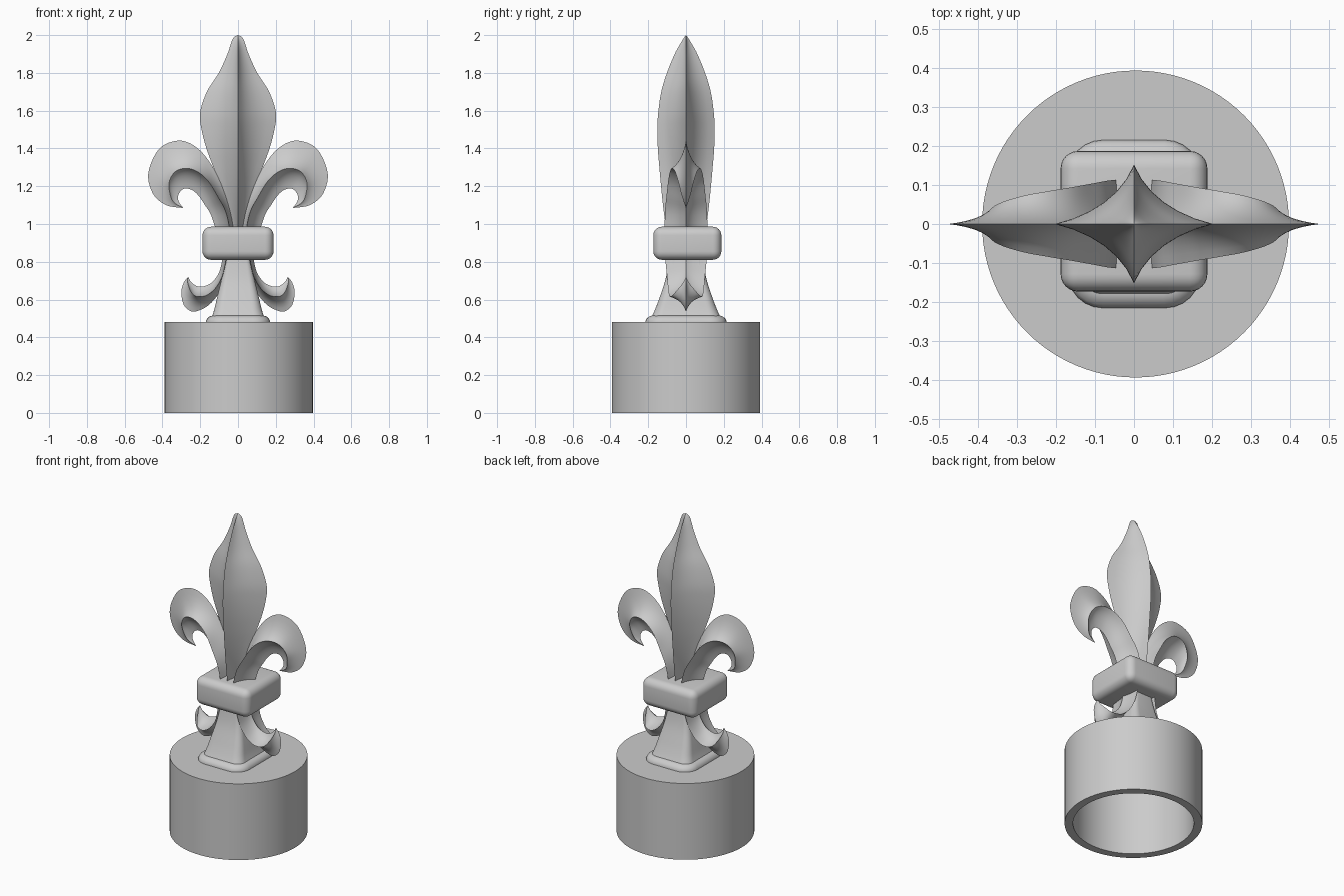
import bpy, bmesh, math

if "Cube" in bpy.data.objects:
    bpy.data.objects.remove(bpy.data.objects["Cube"])

grey = bpy.data.materials.new("stone grey")
grey.diffuse_color = (0.6, 0.6, 0.6, 1)
grey.use_nodes = True
grey.node_tree.nodes["Principled BSDF"].inputs["Base Color"].default_value = grey.diffuse_color


def finish(name, bm):
    """Turn a bmesh into a smooth object that keeps its hard edges."""
    bmesh.ops.remove_doubles(bm, verts=bm.verts, dist=1e-5)
    bmesh.ops.recalc_face_normals(bm, faces=bm.faces)
    mesh = bpy.data.meshes.new(name)
    bm.to_mesh(mesh)
    bm.free()
    mesh.materials.append(grey)
    obj = bpy.data.objects.new(name, mesh)
    bpy.context.collection.objects.link(obj)
    bpy.ops.object.select_all(action='DESELECT')
    obj.select_set(True)
    bpy.context.view_layer.objects.active = obj
    bpy.ops.object.shade_smooth_by_angle(angle=math.radians(30))
    return obj


def smooth_path(stations, steps=5):
    """Catmull-Rom interpolation through tuples of numbers."""
    out = []
    last = len(stations) - 1
    for i in range(last):
        p0, p1 = stations[max(i - 1, 0)], stations[i]
        p2, p3 = stations[i + 1], stations[min(i + 2, last)]
        for k in range(steps):
            t = k / steps
            out.append(tuple(
                0.5 * (2 * b + (c - a) * t + (2 * a - 5 * b + 4 * c - d) * t * t
                       + (3 * b - a - 3 * c + d) * t ** 3)
                for a, b, c, d in zip(p0, p1, p2, p3)))
    return out + [stations[-1]]


def loft(name, rings):
    bm = bmesh.new()
    rows = [[bm.verts.new(p) for p in ring] for ring in rings]
    n = len(rows[0])
    for a, b in zip(rows, rows[1:]):
        for j in range(n):
            k = (j + 1) % n
            bm.faces.new((a[j], a[k], b[k], b[j]))
    bm.faces.new(rows[0])
    bm.faces.new(rows[-1])
    return finish(name, bm)


def blade_ring(ox, oz, rx, rz, ix, iz, depth, side=1, n=6):
    """Four-pointed section with hollow sides: outer edge, ridge, inner edge, ridge."""
    depth = max(depth, 0)
    corners = [(ox, 0, oz), (rx, depth, rz), (ix, 0, iz), (rx, -depth, rz)]
    ring = []
    for c in range(4):
        a, b = corners[c], corners[(c + 1) % 4]
        edge, ridge = (a, b) if c % 2 == 0 else (b, a)
        ctrl = (ridge[0] + 0.25 * (edge[0] - ridge[0]), 0.25 * ridge[1],
                ridge[2] + 0.25 * (edge[2] - ridge[2]))
        for k in range(n):
            t = k / n
            p = [(1 - t) ** 2 * u + 2 * t * (1 - t) * v + t * t * w
                 for u, v, w in zip(a, ctrl, b)]
            ring.append((side * p[0], p[1], p[2]))
    return ring


def rounded_rect(hx, hy, r, z, n=6):
    ring = []
    for q, (sx, sy) in enumerate([(1, 1), (-1, 1), (-1, -1), (1, -1)]):
        for k in range(n + 1):
            a = math.pi / 2 * (q + k / n)
            ring.append((sx * (hx - r) + r * math.cos(a),
                         sy * (hy - r) + r * math.sin(a), z))
    return ring


# Hollow socket, open underneath
bm = bmesh.new()
profile = [(0, 0.43), (0.345, 0.43), (0.345, 0), (0.393, 0), (0.393, 0.48), (0, 0.48)]
verts = [bm.verts.new((r, 0, z)) for r, z in profile]
edges = [bm.edges.new(e) for e in zip(verts, verts[1:])]
bmesh.ops.spin(bm, geom=verts + edges, cent=(0, 0, 0), axis=(0, 0, 1),
               angle=2 * math.pi, steps=96)
bmesh.ops.translate(bm, verts=bm.verts, vec=(0.004, 0, 0))
finish("socket", bm)

# Foot moulding
loft("foot", [rounded_rect(*s) for s in [
    (0.17, 0.215, 0.09, 0.475), (0.17, 0.215, 0.09, 0.485),
    (0.163, 0.208, 0.085, 0.5), (0.15, 0.193, 0.075, 0.511),
    (0.135, 0.18, 0.06, 0.515)]])

# Flared stem
stem = smooth_path([(0.137, 0.18, 0.055, 0.512), (0.125, 0.163, 0.05, 0.55),
                    (0.111, 0.14, 0.042, 0.61), (0.087, 0.108, 0.032, 0.71),
                    (0.066, 0.09, 0.025, 0.82), (0.06, 0.085, 0.02, 0.9)])
loft("stem", [rounded_rect(*s) for s in stem])

# Collar band
bm = bmesh.new()
bmesh.ops.create_cube(bm, size=1)
for v in bm.verts:
    v.co = (v.co.x * 0.376, v.co.y * 0.36 + 0.007, v.co.z * 0.175 + 0.898)
bmesh.ops.bevel(bm, geom=bm.edges[:], offset=0.045, segments=6, profile=0.5,
                affect='EDGES')
finish("collar", bm)

# Centre leaf: half width, half depth, height
leaf = smooth_path([(0.025, 0.1, 0.88), (0.032, 0.11, 1.0), (0.056, 0.122, 1.1),
                    (0.09, 0.132, 1.2), (0.13, 0.141, 1.3), (0.167, 0.149, 1.4),
                    (0.193, 0.152, 1.5), (0.201, 0.147, 1.59), (0.165, 0.131, 1.7),
                    (0.102, 0.101, 1.8), (0.056, 0.06, 1.9), (0.038, 0.03, 1.955),
                    (0.023, 0.009, 1.988), (0, 0, 2.0)])
loft("centre_leaf", [blade_ring(w, z, 0, z, -w, z, d) for w, d, z in leaf])

# Curling petals: outer edge x z, ridge x z, inner edge x z, ridge depth
petal = smooth_path([
    (0.01, 0.88, 0.03, 0.88, 0.09, 0.88, 0.112),
    (0.035, 1.05, 0.06, 1.05, 0.14, 1.04, 0.112),
    (0.09, 1.22, 0.11, 1.15, 0.175, 1.1, 0.103),
    (0.17, 1.355, 0.16, 1.23, 0.205, 1.145, 0.094),
    (0.25, 1.425, 0.22, 1.28, 0.235, 1.175, 0.084),
    (0.33, 1.44, 0.28, 1.295, 0.265, 1.187, 0.073),
    (0.42, 1.395, 0.335, 1.275, 0.29, 1.185, 0.057),
    (0.475, 1.27, 0.365, 1.22, 0.31, 1.165, 0.04),
    (0.45, 1.16, 0.36, 1.16, 0.318, 1.14, 0.025),
    (0.38, 1.1, 0.34, 1.115, 0.312, 1.115, 0.011),
    (0.29, 1.085, 0.29, 1.085, 0.29, 1.085, 0)])
curl = smooth_path([
    (0.03, 0.88, 0.05, 0.88, 0.07, 0.88, 0.108),
    (0.045, 0.8, 0.065, 0.8, 0.083, 0.81, 0.108),
    (0.065, 0.71, 0.085, 0.72, 0.102, 0.74, 0.1),
    (0.1, 0.635, 0.12, 0.66, 0.137, 0.692, 0.095),
    (0.15, 0.575, 0.162, 0.625, 0.175, 0.672, 0.09),
    (0.2, 0.545, 0.2, 0.615, 0.205, 0.668, 0.085),
    (0.245, 0.537, 0.232, 0.622, 0.225, 0.675, 0.072),
    (0.287, 0.572, 0.252, 0.647, 0.242, 0.687, 0.05),
    (0.3, 0.64, 0.264, 0.68, 0.254, 0.701, 0.022),
    (0.287, 0.69, 0.268, 0.704, 0.26, 0.712, 0.008),
    (0.264, 0.72, 0.264, 0.72, 0.264, 0.72, 0)])
for label, side in (("left", -1), ("right", 1)):
    loft(label + "_petal", [blade_ring(*s, side) for s in petal])
    loft(label + "_lower_curl", [blade_ring(*s, side) for s in curl])
